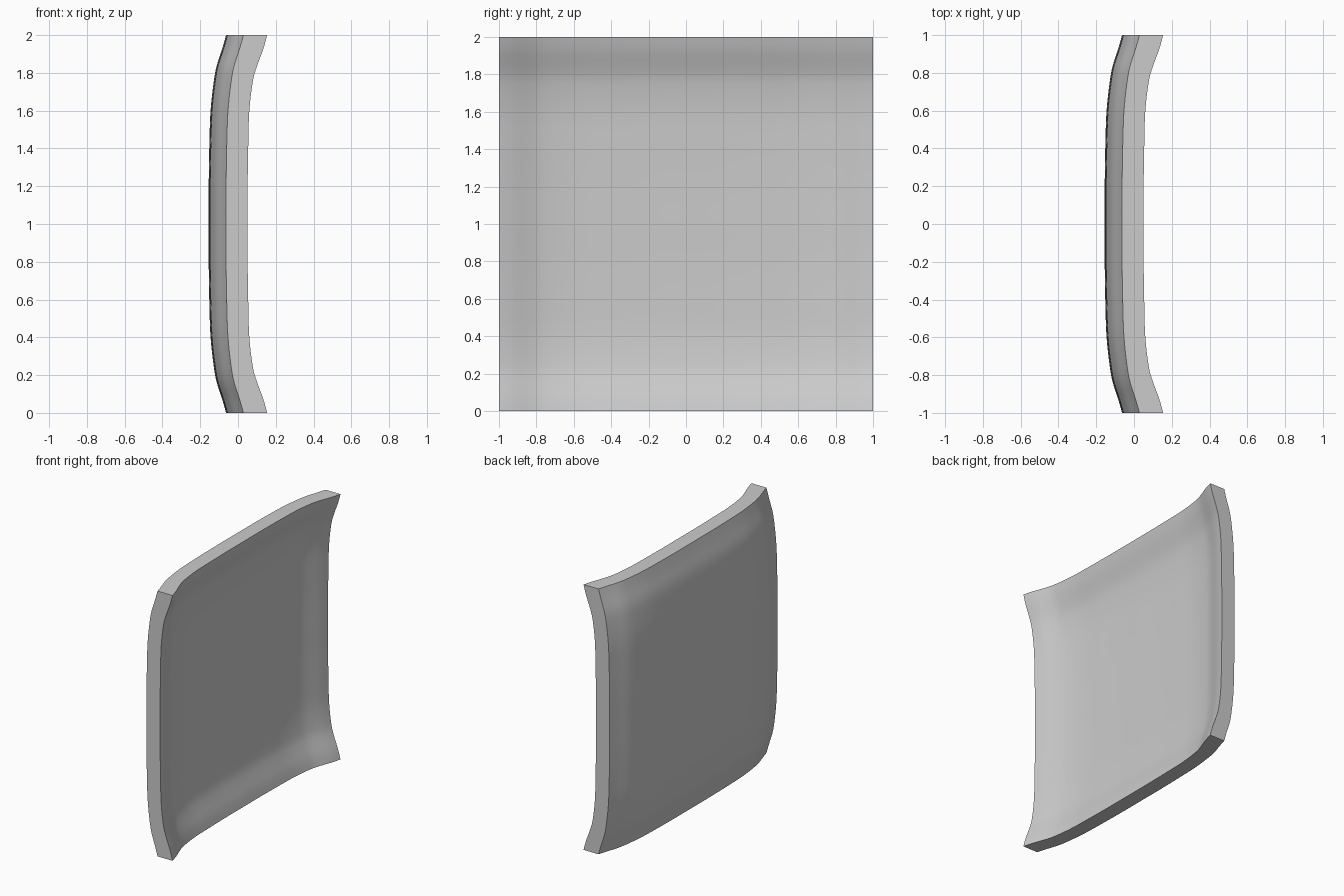
import bpy
import bmesh

cube = bpy.data.objects.get("Cube")
if cube:
    bpy.data.objects.remove(cube, do_unlink=True)

SEGMENTS = 64

# Rise of each face from the middle (0) out to the rim (1): (distance, rise)
OUTER_RISE = [(0, 0), (0.2, 0), (0.4, 0.003), (0.6, 0.01), (0.77, 0.029),
              (0.84, 0.043), (0.93, 0.072), (1, 0.092)]
INNER_RISE = [(0, 0), (0.2, 0), (0.4, 0.003), (0.6, 0.009), (0.77, 0.03),
              (0.84, 0.051), (0.93, 0.084), (1, 0.103)]
OUTER_MIDDLE = -0.155
INNER_MIDDLE = -0.052


def rise(points, distance):
    """Smooth curve through the profile points."""
    d = min(abs(distance), 1)
    last = len(points) - 1

    def slope(i):
        a, b = points[max(i - 1, 0)], points[min(i + 1, last)]
        return (b[1] - a[1]) / (b[0] - a[0])

    i = max(k for k in range(last) if points[k][0] <= d)
    (x0, y0), (x1, y1) = points[i], points[i + 1]
    w = x1 - x0
    t = (d - x0) / w
    s = 1 - t
    return (y0 * s * s * (1 + 2 * t) + y1 * t * t * (3 - 2 * t)
            + w * t * s * (slope(i) * s - slope(i + 1) * t))


# Single grey finish
grey = bpy.data.materials.new("light grey")
grey.use_nodes = True
colour = (0.6, 0.6, 0.6, 1)
grey.diffuse_color = colour
grey.node_tree.nodes["Principled BSDF"].inputs["Base Color"].default_value = colour

# Square sheet, extruded into a slab with an outer and an inner layer
bm = bmesh.new()
bmesh.ops.create_grid(bm, x_segments=SEGMENTS, y_segments=SEGMENTS, size=1)
outer = set(bm.verts)
bmesh.ops.extrude_face_region(bm, geom=bm.faces[:], use_keep_orig=True)

# Stand the slab up and dish both layers along each axis
for v in bm.verts:
    y, z = v.co.x, v.co.y
    points, middle = ((OUTER_RISE, OUTER_MIDDLE) if v in outer
                      else (INNER_RISE, INNER_MIDDLE))
    v.co = (middle + rise(points, y) + rise(points, z), y, z + 1)
bmesh.ops.recalc_face_normals(bm, faces=bm.faces[:])

mesh = bpy.data.meshes.new("curved_panel")
bm.to_mesh(mesh)
bm.free()
mesh.materials.append(grey)
panel = bpy.data.objects.new("curved_panel", mesh)
bpy.context.collection.objects.link(panel)

# Smooth faces with a crisp rim
bpy.ops.object.select_all(action="DESELECT")
panel.select_set(True)
bpy.context.view_layer.objects.active = panel
bpy.ops.object.shade_smooth_by_angle(angle=0.6)
